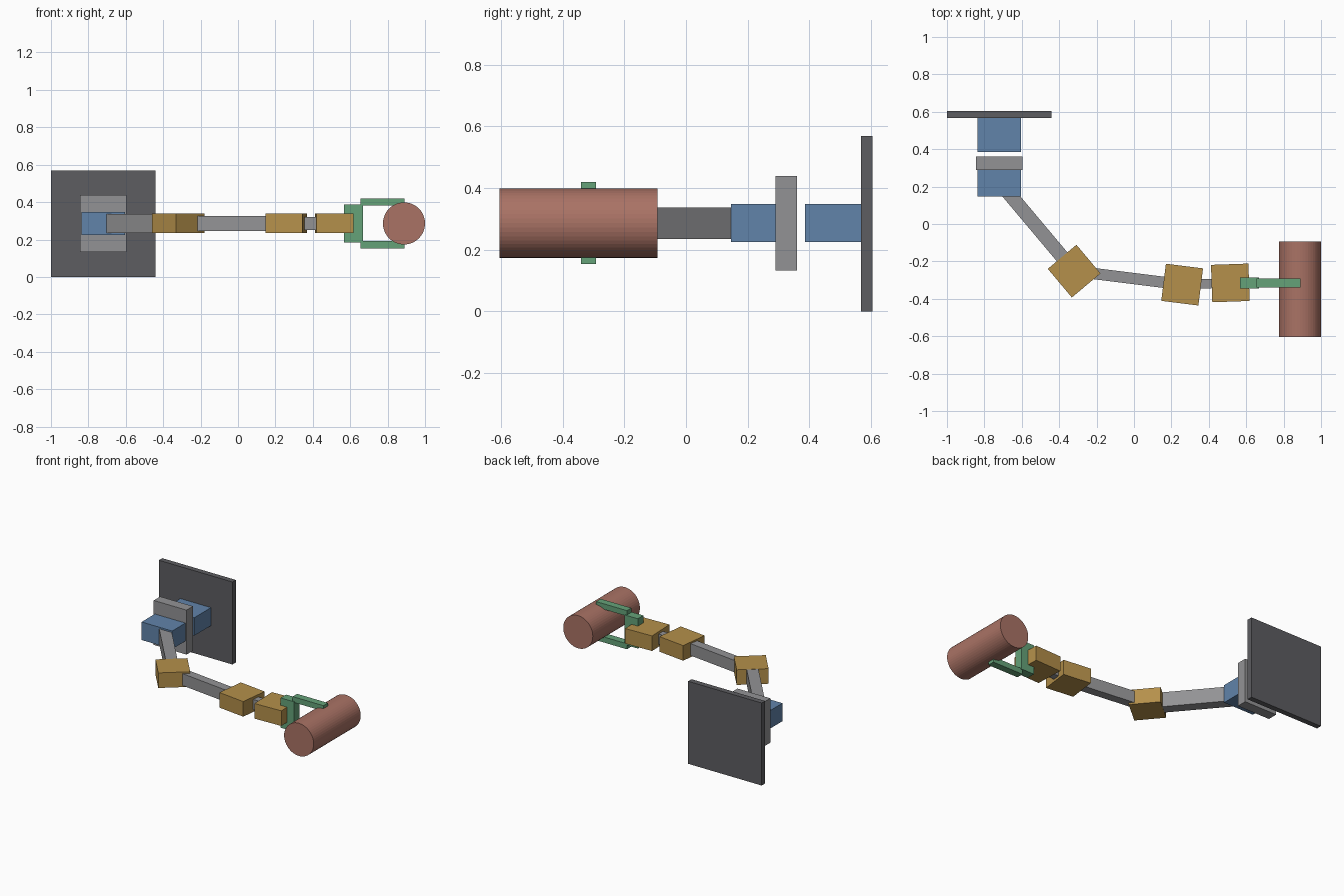
import bpy, math
from mathutils import Vector

if "Cube" in bpy.data.objects:
    bpy.data.objects.remove(bpy.data.objects["Cube"])

ZC = 0.286  # height of the arm's centre line


def mat(name, rgb):
    m = bpy.data.materials.new(name)
    m.diffuse_color = (*rgb, 1)
    m.use_nodes = True
    m.node_tree.nodes["Principled BSDF"].inputs["Base Color"].default_value = m.diffuse_color
    return m


dark = mat("dark_grey", (0.11, 0.11, 0.12))
grey = mat("mid_grey", (0.29, 0.29, 0.30))
blue = mat("blue", (0.12, 0.23, 0.40))
gold = mat("gold", (0.46, 0.28, 0.07))
green = mat("green", (0.13, 0.36, 0.19))
clay = mat("clay", (0.40, 0.17, 0.13))


def box(name, centre, size, material, angle=0):
    bpy.ops.mesh.primitive_cube_add(size=1, location=centre, rotation=(0, 0, angle))
    ob = bpy.context.object
    ob.name = name
    ob.scale = size
    bpy.ops.object.transform_apply(location=False, rotation=False, scale=True)
    ob.data.materials.append(material)
    return ob


# Wall mount: plate, fixed block, flange and swivel block
XM = -0.72
box("wall_plate", (XM, 0.5865, 0.284), (0.56, 0.037, 0.568), dark)
box("mount_block", (XM, 0.477, ZC), (0.233, 0.182, 0.124), blue)
box("mount_flange", (XM, 0.325, ZC), (0.25, 0.07, 0.306), grey)
box("swivel_block", (XM, 0.218, ZC), (0.233, 0.144, 0.124), blue)

# Arm: links joined by square joint blocks, each aligned with its incoming link
joints = [(XM, 0.224), (-0.32, -0.252), (0.2575, -0.324), (0.515, -0.315)]
names = ["upper", "fore", "wrist"]
sections = [(0.074, 0.102), (0.06, 0.082), (0.05, 0.07)]
for name, a, b, (w, h) in zip(names, joints, joints[1:], sections):
    a, b = Vector((*a, ZC)), Vector((*b, ZC))
    d = b - a
    ang = math.atan2(d.y, d.x)
    box(name + "_link", (a + b) / 2, (d.length, w, h), grey, ang)
    box(name + "_joint", b, (0.2, 0.2, 0.104), gold, ang)

# Gripper: palm and two fingers
YG = -0.316
box("gripper_palm", (0.617, YG, ZC), (0.1, 0.06, 0.205), green)
for name, s in (("upper_finger", 1), ("lower_finger", -1)):
    box(name, (0.772, YG, ZC + s * 0.114), (0.235, 0.049, 0.038), green)

# Gripped cylinder
bpy.ops.mesh.primitive_cylinder_add(vertices=48, radius=0.1125, depth=0.512,
                                    location=(0.8875, -0.349, ZC),
                                    rotation=(math.pi / 2, 0, 0))
bpy.context.object.name = "gripped_cylinder"
bpy.context.object.data.materials.append(clay)
